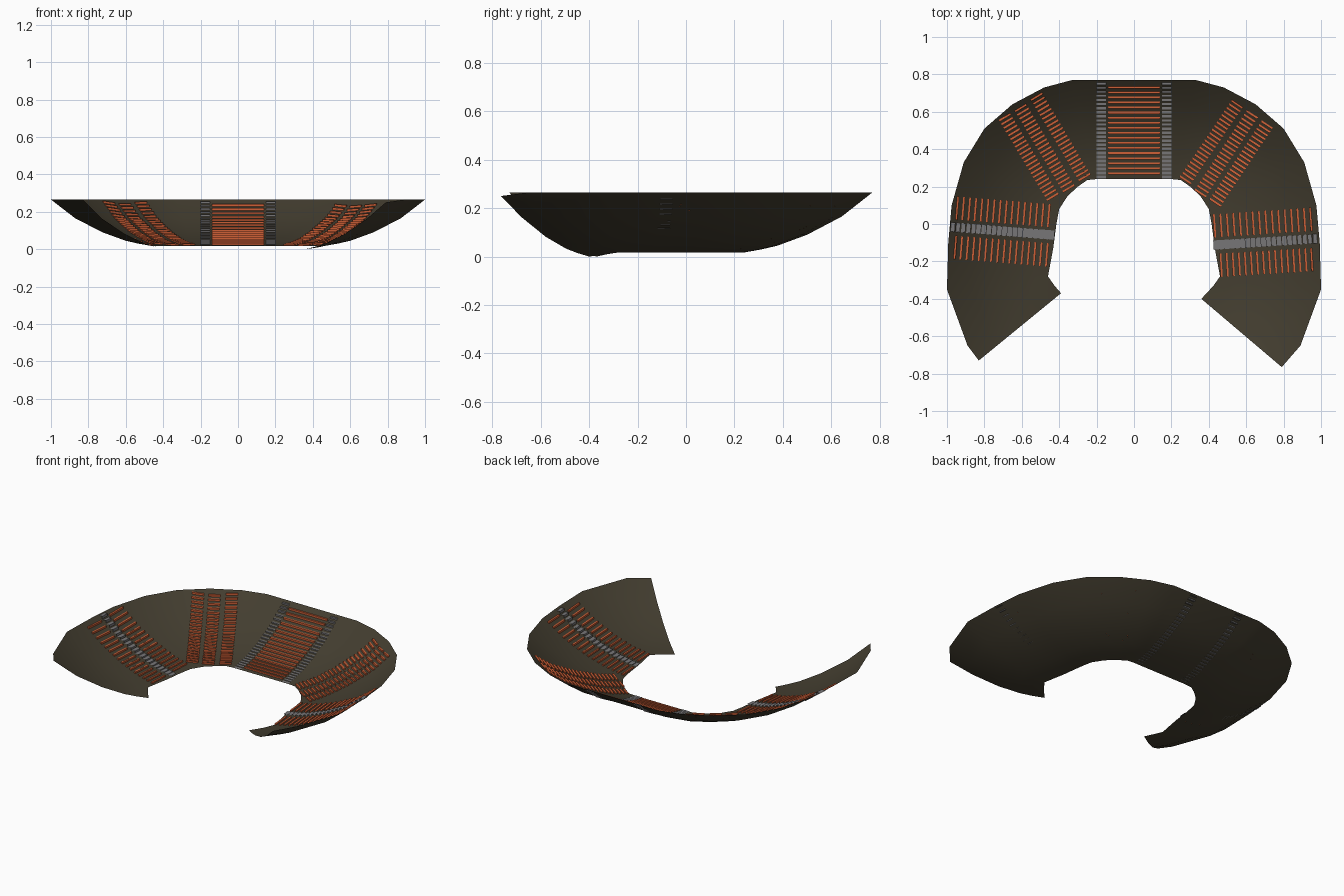
import bpy, bmesh
from mathutils import Vector
from mathutils.bvhtree import BVHTree

if "Cube" in bpy.data.objects:
    bpy.data.objects.remove(bpy.data.objects["Cube"])


def material(name, rgb):
    m = bpy.data.materials.new(name)
    m.diffuse_color = (*rgb, 1)
    m.use_nodes = True
    m.node_tree.nodes["Principled BSDF"].inputs["Base Color"].default_value = m.diffuse_color
    return m


CONCRETE = material("dark olive concrete", (0.056, 0.047, 0.029))
ORANGE = material("orange seats", (0.62, 0.115, 0.037))
GREY = material("grey steps", (0.185, 0.18, 0.185))


def finish(bm, name, mat):
    me = bpy.data.meshes.new(name)
    bm.to_mesh(me)
    bm.free()
    me.materials.append(mat)
    ob = bpy.data.objects.new(name, me)
    bpy.context.collection.objects.link(ob)
    return ob


# Horseshoe bowl: dished profile lofted between inner and outer outlines
OUTER = [(-.83, -.73), (-.89, -.65), (-1, -.35), (-.993, -.1), (-.975, .1),
         (-.91, .33), (-.8, .51), (-.65, .64), (-.48, .73), (-.33, .77)]
INNER = [(-.39, -.37), (-.425, -.33), (-.46, -.28), (-.432, -.13), (-.415, 0),
         (-.40, .08), (-.355, .15), (-.30, .20), (-.25, .235), (-.20, .24)]
PROFILE = [(0, .017), (.13, .029), (.26, .045), (.49, .09), (.76, .165), (1, .265)]


def mirrored(pts, tip):
    right = [(-x, y) for x, y in reversed(pts)]
    right[-1] = tip
    return pts + right


outer = mirrored(OUTER, (.79, -.765))
inner = mirrored(INNER, (.36, -.40))
bm = bmesh.new()
rings = []
last = len(outer) - 1
for i, (o, n) in enumerate(zip(outer, inner)):
    drop = {0: .017, 1: .008}.get(min(i, last - i), 0)      # tips dip to the ground
    ring = []
    for t, z in PROFILE:
        p = Vector(n).lerp(Vector(o), t)
        ring.append(bm.verts.new((p.x, p.y, z - drop * (1 - t))))
    if i == last:
        ring[-1].co.z = .25
    rings.append(ring)
for a, b in zip(rings, rings[1:]):
    for k in range(len(PROFILE) - 1):
        f = bm.faces.new((a[k], a[k + 1], b[k + 1], b[k]))
        f.normal_update()
        if f.normal.z < 0:
            f.normal_flip()
        f.smooth = True
bmesh.ops.triangulate(bm, faces=bm.faces[:])
tree = BVHTree.FromBMesh(bm)
finish(bm, "stand_bowl", CONCRETE)


def height(p):
    hit = tree.ray_cast(Vector((p.x, p.y, 1)), Vector((0, 0, -1)))[0]
    if hit:
        return hit.z
    return min((tree.find_nearest(Vector((p.x, p.y, z))) for z in (.02, .26)),
               key=lambda r: r[3])[0].z


def seat_block(name, start, end, width, rows, depth=.011, lift=.008):
    """Rows of seat benches across a strip running from the pitch to the rim."""
    a, b = Vector(start), Vector(end)
    d = (b - a).normalized()
    side = Vector((-d.y, d.x)) * width / 2
    bm = bmesh.new()
    for i in range(rows):
        c = a.lerp(b, i / (rows - 1))
        low, top = [], []
        for s, r in ((1, -1), (-1, -1), (-1, 1), (1, 1)):
            e = c + side * s
            p = e + d * r * depth / 2
            low.append(bm.verts.new((p.x, p.y, height(p))))
            top.append(bm.verts.new((p.x, p.y, height(e) + lift)))
        bm.faces.new(top)
        for k in range(4):
            j = (k + 1) % 4
            bm.faces.new((low[k], low[j], top[j], top[k]))
    bmesh.ops.recalc_face_normals(bm, faces=bm.faces[:])
    finish(bm, name, ORANGE)


def stairs(name, start, end, width, steps, lift):
    """Stepped ribbon of treads and risers following the bowl."""
    a, b = Vector(start), Vector(end)
    d = (b - a).normalized()
    side = Vector((-d.y, d.x)) * width / 2
    bm = bmesh.new()
    prev = None
    for i in range(steps):
        p, q = a.lerp(b, i / steps), a.lerp(b, (i + 1) / steps)
        z = height((p + q) / 2) + lift
        v = [bm.verts.new((w.x, w.y, z)) for w in (p + side, p - side, q - side, q + side)]
        bm.faces.new(v)
        if prev:
            bm.faces.new((prev[3], prev[2], v[1], v[0]))
        prev = v
    finish(bm, name, GREY)


# Centre block with a stair on each side
seat_block("centre_seats", (0, .27), (0, .73), .28, 18)
for x, tag in ((-.175, "left"), (.175, "right")):
    stairs(f"centre_stairs_{tag}", (x, .242), (x, .765), .05, 24, .001)

# Corner blocks, three strips each
for k, (s, e) in enumerate([((-.435, .145), (-.69, .57)), ((-.35, .19), (-.605, .62)),
                            ((-.265, .25), (-.52, .68))]):
    seat_block(f"left_corner_seats_{k + 1}", s, e, .072, 22)
for k, (s, e) in enumerate([((.275, .235), (.55, .64)), ((.355, .165), (.63, .585)),
                            ((.435, .115), (.71, .53))]):
    seat_block(f"right_corner_seats_{k + 1}", s, e, .072, 22)

# Side blocks either side of a wide aisle
seat_block("left_side_seats_back", (-.455, .045), (-.945, .085), .125, 16)
seat_block("left_side_seats_front", (-.465, -.165), (-.955, -.125), .125, 16)
stairs("left_side_stairs", (-.425, -.06), (-.985, -.015), .05, 20, .006)
seat_block("right_side_seats_back", (.43, -.01), (.945, .025), .125, 16)
seat_block("right_side_seats_front", (.465, -.22), (.95, -.19), .125, 16)
stairs("right_side_stairs", (.425, -.113), (.985, -.078), .05, 20, .006)
